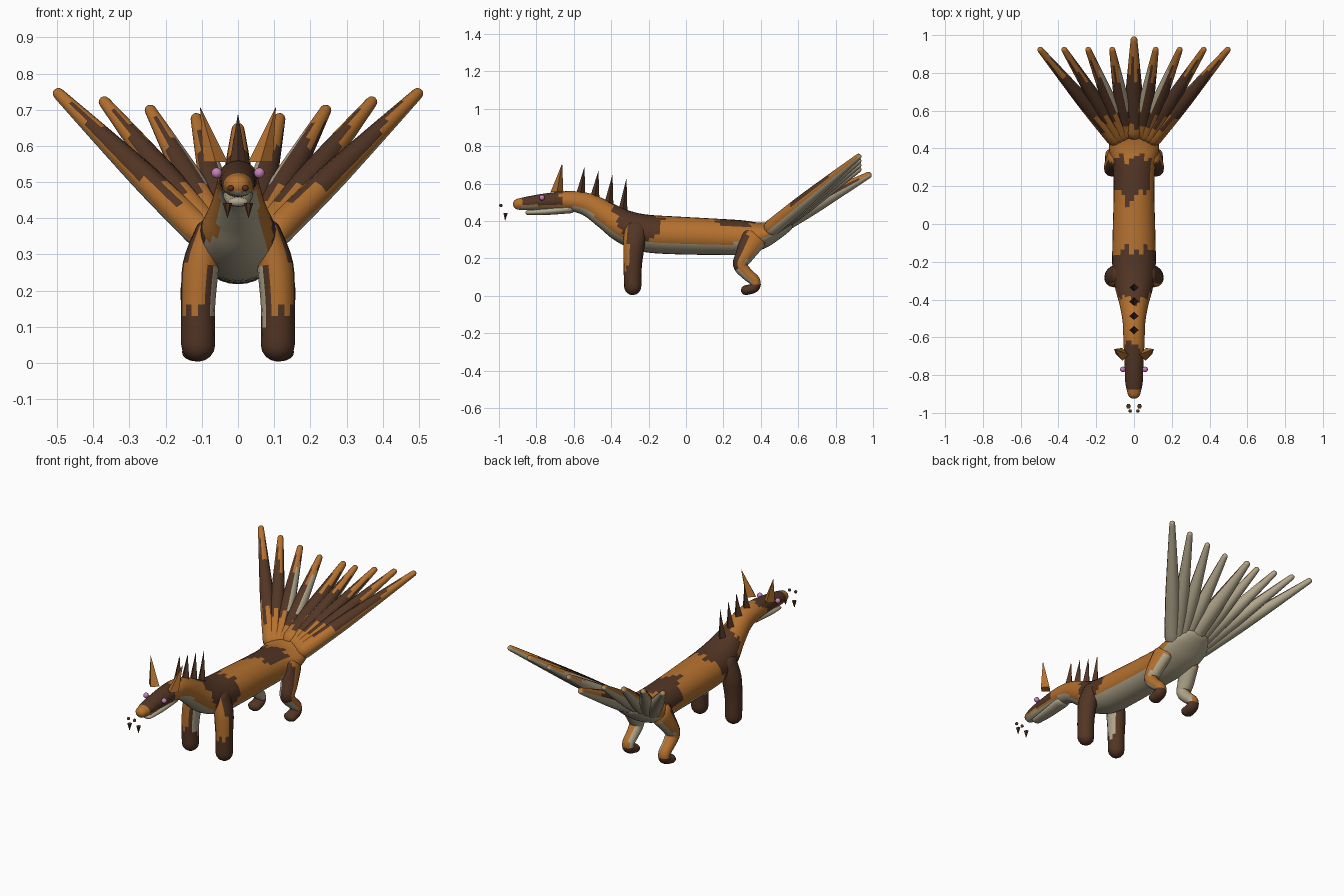
import bpy, bmesh
from math import sin, cos, pi
from mathutils import Vector

old = bpy.data.objects.get("Cube")
if old:
    bpy.data.objects.remove(old)


def material(name, rgb):
    mat = bpy.data.materials.new(name)
    mat.use_nodes = True
    mat.diffuse_color = (*rgb, 1)
    mat.node_tree.nodes["Principled BSDF"].inputs["Base Color"].default_value = (*rgb, 1)
    return mat


ORANGE, BROWN, CREAM, PINK = range(4)
MATS = [material("orange fur", (.46, .165, .028)),
        material("dark brown fur", (.085, .036, .018)),
        material("cream fur", (.44, .38, .26)),
        material("pink eye", (.58, .22, .5))]


def finish(name, verts, faces, paint, smooth):
    """Make an object; paint(centre, normal, face number) gives each colour."""
    mesh = bpy.data.meshes.new(name)
    mesh.from_pydata(verts, [], faces)
    bm = bmesh.new()
    bm.from_mesh(mesh)
    bmesh.ops.recalc_face_normals(bm, faces=bm.faces)
    bm.normal_update()
    for i, f in enumerate(bm.faces):
        f.material_index = paint(f.calc_center_median(), f.normal, i)
        f.smooth = smooth
    bm.to_mesh(mesh)
    bm.free()
    for mat in MATS:
        mesh.materials.append(mat)
    obj = bpy.data.objects.new(name, mesh)
    bpy.context.collection.objects.link(obj)
    return obj


def spline(pts, steps):
    """Smooth path through (x, y, z, half width, half height) points."""
    out = []
    for i in range(len(pts) - 1):
        quad = [pts[max(i - 1, 0)], pts[i], pts[i + 1], pts[min(i + 2, len(pts) - 1)]]
        for k in range(steps):
            t = k / steps
            out.append([.5 * (2 * b + (c - a) * t + (2 * a - 5 * b + 4 * c - d) * t * t
                              + (3 * b - a - 3 * c + d) * t ** 3)
                        for a, b, c, d in zip(*quad)])
    return out + [list(pts[-1])]


def tube(name, pts, paint, sides=16, steps=4):
    """Loft elliptical rings along a path, with rounded ends."""
    path = spline(pts, steps)
    rings = []
    last = len(path) - 1
    for i, p in enumerate(path):
        t = (Vector(path[min(i + 1, last)][:3]) - Vector(path[max(i - 1, 0)][:3])).normalized()
        c = Vector(p[:3])
        ring = (c, t, p[3], p[4])
        caps = [(c + t * min(p[3:]) * sin(a) * (-1 if i == 0 else 1), t, p[3] * cos(a), p[4] * cos(a))
                for a in (.4, .8, 1.15, 1.45)]
        if i == 0:
            rings += caps[::-1] + [ring]
        elif i == last:
            rings += [ring] + caps
        else:
            rings.append(ring)
    verts, faces = [], []
    for c, t, rx, rz in rings:
        s = Vector((1, 0, 0))
        s = (s - t * s.dot(t)).normalized()
        u = s.cross(t)
        for j in range(sides):
            a = 2 * pi * j / sides
            verts.append(c + s * rx * cos(a) + u * rz * sin(a))
    for i in range(len(rings) - 1):
        for j in range(sides):
            k = (j + 1) % sides
            faces.append((i * sides + j, i * sides + k, (i + 1) * sides + k, (i + 1) * sides + j))
    faces += [tuple(range(sides)), tuple(range(len(verts) - sides, len(verts)))]
    return finish(name, verts, faces, paint, True)


def spike(name, base, apex, radius, colour, sides=4):
    base = Vector(base)
    verts = [base + Vector((cos(2 * pi * j / sides), sin(2 * pi * j / sides), 0)) * radius
             for j in range(sides)] + [Vector(apex)]
    faces = [(j, (j + 1) % sides, sides) for j in range(sides)] + [tuple(range(sides))]
    return finish(name, verts, faces, lambda p, n, i: colour, False)


def ball(name, centre, radius, colour):
    bm = bmesh.new()
    bmesh.ops.create_uvsphere(bm, u_segments=12, v_segments=8, radius=radius)
    verts = [v.co + Vector(centre) for v in bm.verts]
    faces = [[v.index for v in f.verts] for f in bm.faces]
    bm.free()
    return finish(name, verts, faces, lambda p, n, i: colour, True)


# Body, neck and head in one loft
def paint_body(p, n, i):
    jag = .02 * sin(55 * p.x + 40 * p.z) + .012 * sin(130 * p.x)
    x, y, z = p
    if y < -.6:
        if z > .487 and -.875 < y < -.62 + jag - .6 * abs(x):
            return BROWN
        return CREAM if n.z < -.6 else ORANGE
    if n.z < (-.45 if y < .25 else -.25) + 3 * jag or (y > .5 and n.y > .5):
        return CREAM
    if abs(y + .255) < .06 + .4 * max(z - .29, 0) + jag:
        return BROWN
    if .1 + abs(x + .02) < y + jag < .35 and n.z > .1 and x < .085:
        return BROWN
    return ORANGE


tube("body", [(0, -.895, .49, .034, .03), (0, -.84, .495, .046, .037), (0, -.74, .505, .05, .044),
              (0, -.62, .507, .056, .053), (0, -.52, .485, .06, .062), (0, -.42, .425, .078, .075),
              (0, -.33, .37, .102, .09), (0, -.22, .335, .115, .1), (0, -.05, .323, .113, .101),
              (0, .15, .316, .108, .097), (0, .3, .312, .112, .092), (0, .4, .322, .132, .072),
              (0, .48, .352, .125, .052), (0, .53, .38, .09, .042)],
     paint_body, sides=28, steps=6)

# Lower jaw
tube("lower_jaw", [(0, -.845, .445, .028, .013), (0, -.75, .45, .036, .018), (0, -.62, .465, .042, .024)],
     lambda p, n, i: CREAM)

# Neck spikes
for k in range(4):
    y = -.565 + .075 * k
    top = (.55, .535, .495, .455)[k]
    spike("neck_spike", (0, y, top - .02), (0, y + .022, .69 - .02 * k), .027, BROWN)

for m, side in ((1, "left"), (-1, "right")):
    # Ears, eyes, nostrils and fangs
    spike(side + "_ear", (m * .062, -.69, .555), (m * .105, -.662, .708), .034, ORANGE)
    ball(side + "_eye", (m * .059, -.77, .525), .015, PINK)
    ball(side + "_nostril", (m * .02, -.99, .483), .009, BROWN)
    spike(side + "_fang", (m * .029, -.965, .442), (m * .029, -.967, .4), .013, BROWN, 6)

    # Front leg: dark foot and outside, orange front stripe, pale inside
    def paint_front(p, n, i, m=m):
        low = .12 + .025 * sin(9 * i)
        if p.z > low and n.x * m < -.6:
            return CREAM if p.z < .27 else ORANGE
        if p.z > low + .02 and n.y < -.5 and n.x * m > -.25:
            return ORANGE
        return BROWN

    tube(side + "_front_leg", [(m * .085, -.27, .36, .035, .06), (m * .103, -.278, .27, .05, .057),
                               (m * .11, -.285, .16, .047, .049), (m * .11, -.285, .05, .047, .046)],
         paint_front)

    # Hind leg with a curled foot
    def paint_hind(p, n, i, m=m):
        if p.z < .062:
            return BROWN
        if n.x * m < -.5 or (n.z < -.3 and n.y > .3):
            return CREAM
        if p.z > .14:
            return BROWN if n.y < -.25 else ORANGE
        return CREAM if n.z < -.3 else ORANGE

    tube(side + "_hind_leg", [(m * .095, .36, .3, .045, .07), (m * .112, .315, .22, .045, .05),
                              (m * .117, .29, .165, .041, .039), (m * .117, .325, .118, .036, .033),
                              (m * .117, .367, .08, .034, .03), (m * .117, .365, .044, .035, .027),
                              (m * .117, .32, .03, .038, .026)], paint_hind)


# Fan of nine tails
def tail(name, root, tip, widths, k, m):
    root, tip = Vector(root), Vector(tip)
    pts = [(*root.lerp(tip, t), w, w) for t, w in zip((0, .35, .7, 1), widths)]

    def paint(p, n, i):
        u = (p.z - root.z) / (tip.z - root.z)
        column = i % 12
        if n.y * .7 - n.z * .7 > .1:
            return CREAM
        if k in (1, 2) and n.x * m < -.6 and .35 < u < .85:
            return CREAM
        wave = .08 * sin(column * 2.4 + k)
        if .3 + wave < u < .74 + wave and n.z > .2:
            return BROWN
        if column % 3 == 0 and .25 < u < .92 and n.z > 0:
            return BROWN
        return ORANGE

    tube(name, pts, paint, sides=12, steps=5)


tail("middle_tail", (0, .5, .385), (0, .975, .645), (.055, .047, .032, .018), 0, 1)
for k in range(1, 5):
    for m, side in ((1, "left"), (-1, "right")):
        tail(side + "_tail", (m * (.015 + .023 * k), .5 - .01 * k, .385 - .005 * k),
             (m * (.127 * k - .012), .922, .652 + .023 * k), (.045, .04, .028, .016), k, m)
